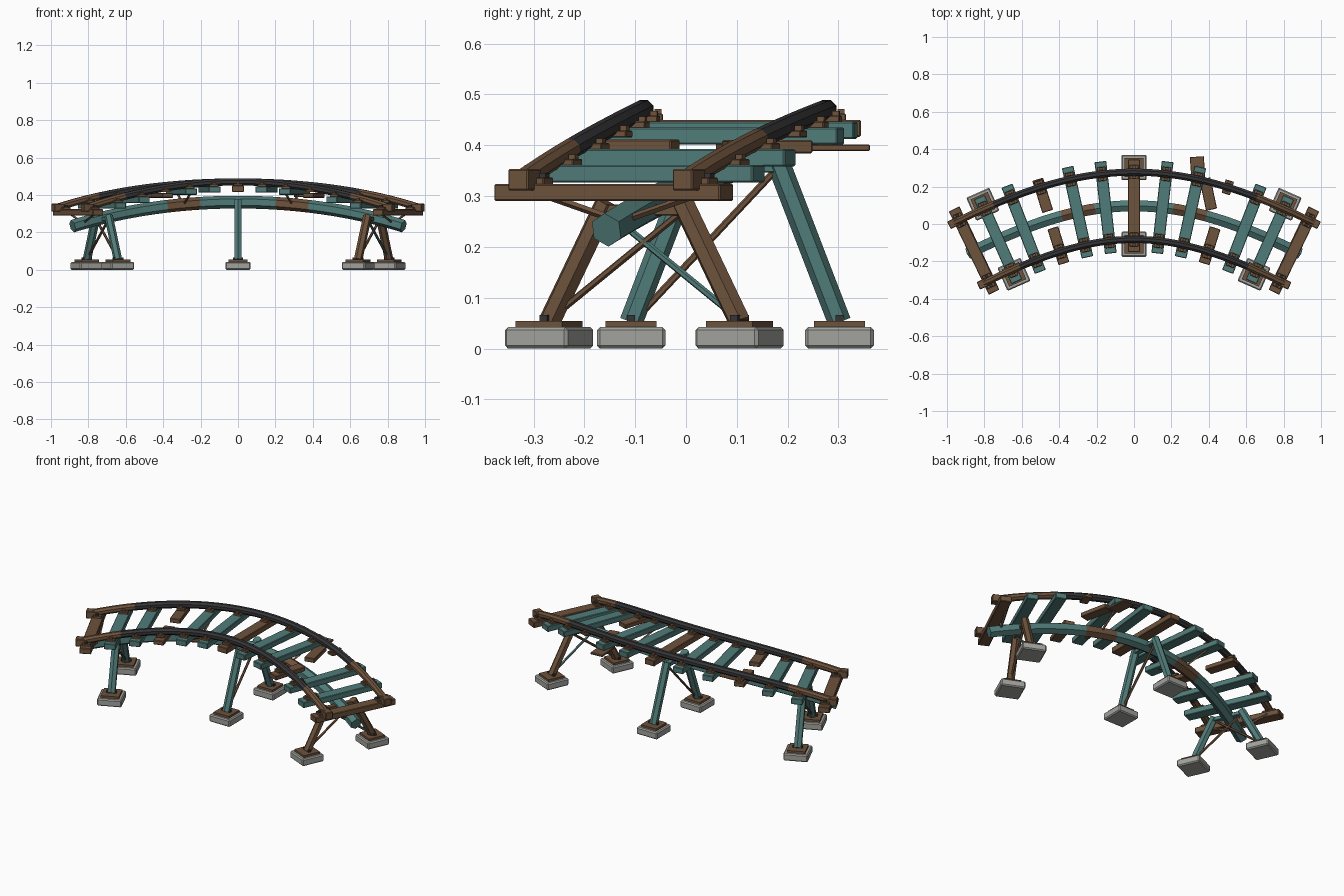
import bpy, bmesh
from math import sin, cos, pi, atan, sqrt, radians
from mathutils import Vector, Matrix

cube = bpy.data.objects.get("Cube")
if cube:
    bpy.data.objects.remove(cube)


def material(name, rgb):
    m = bpy.data.materials.new(name)
    m.use_nodes = True
    m.diffuse_color = (*rgb, 1)
    m.node_tree.nodes["Principled BSDF"].inputs["Base Color"].default_value = (*rgb, 1)
    return m


BROWN = material("brown wood", (0.155, 0.085, 0.045))
TEAL = material("teal paint", (0.08, 0.2, 0.19))
DARK = material("dark steel", (0.036, 0.036, 0.039))
STONE = material("grey stone", (0.36, 0.36, 0.34))

GAUGE = 0.18                    # rail offset from the centre line
WAVE, DEPTH = 1.5, 0.334        # plan curve of the centre line


def heading(x):
    return atan(DEPTH * WAVE * sin(WAVE * x))


def at(x, off, z):
    """Point at station x on the centre line, moved sideways by off."""
    a = heading(x)
    y = 0.097 - DEPTH * (1 - cos(WAVE * x))
    return Vector((x + off * sin(a), y + off * cos(a), z))


def drop(x):
    return 1 - sqrt(1 - (x / 1.76) ** 2)


def rail_z(x):
    return 0.47 - drop(x)


def tube_z(x):
    return 0.362 - 0.95 * drop(x)


def finish(name, bm, mats):
    me = bpy.data.meshes.new(name)
    bmesh.ops.recalc_face_normals(bm, faces=bm.faces)
    bm.to_mesh(me)
    bm.free()
    for m in mats:
        me.materials.append(m)
    ob = bpy.data.objects.new(name, me)
    bpy.context.collection.objects.link(ob)
    return ob


def box_at(name, loc, turn, size, mat, bevel=0.003):
    """Box of size (along track, sideways, height), turned clockwise."""
    bm = bmesh.new()
    bmesh.ops.create_cube(bm, size=1)
    bmesh.ops.scale(bm, vec=size, verts=bm.verts)
    if bevel:
        bmesh.ops.bevel(bm, geom=bm.edges[:], offset=bevel, segments=1, affect='EDGES')
    bm.transform(Matrix.Translation(loc) @ Matrix.Rotation(-turn, 4, 'Z'))
    return finish(name, bm, [mat])


def box(name, x, off, z, size, mat, bevel=0.003):
    return box_at(name, at(x, off, z), heading(x), size, mat, bevel)


def bar(name, a, b, radius, mat, sides=6):
    d = b - a
    bm = bmesh.new()
    bmesh.ops.create_cone(bm, cap_ends=True, segments=sides, radius1=radius,
                          radius2=radius, depth=d.length)
    rot = d.to_track_quat('Z', 'Y').to_matrix().to_4x4()
    bm.transform(Matrix.Translation((a + b) / 2) @ rot)
    return finish(name, bm, [mat])


def sweep(name, off, height, limit, radius, sides, mats, pick, count=60):
    """Faceted pipe along the track; pick(station) chooses the material slot."""
    bm = bmesh.new()
    step = 2 * limit / count
    rings = []
    for i in range(count + 1):
        x = -limit + i * step
        c = at(x, off, height(x))
        tangent = (at(x + 0.002, off, height(x + 0.002)) - at(x - 0.002, off, height(x - 0.002))).normalized()
        side = Vector((sin(heading(x)), cos(heading(x)), 0))
        up = tangent.cross(side).normalized()
        ring = []
        for k in range(sides):
            t = 2 * pi * (k + 0.5) / sides
            ring.append(bm.verts.new(c + radius * (cos(t) * side + sin(t) * up)))
        rings.append(ring)
    for i in range(count):
        for k in range(sides):
            n = (k + 1) % sides
            f = bm.faces.new((rings[i][k], rings[i][n], rings[i + 1][n], rings[i + 1][k]))
            f.material_index = pick(-limit + (i + 0.5) * step)
    bm.faces.new(rings[0])
    bm.faces.new(rings[-1])
    return finish(name, bm, mats)


# Rails with brown ends, and the spine tube with two brown patches
for label, off, right_end in (("inner", -GAUGE, 0.69), ("outer", GAUGE, 0.6)):
    sweep(label + "_rail", off, rail_z, 0.883, 0.0205, 8, [DARK, BROWN],
          lambda x: int(x < -0.69 or x > right_end))
    for s in (-1, 1):
        box(label + "_rail_end_block", 0.884 * s, off, 0.332, (0.06, 0.044, 0.043), BROWN)
sweep("spine_tube", 0, tube_z, 0.885, 0.034, 6, [TEAL, BROWN], lambda x: int(0.2 < abs(x) < 0.37))

# Cross ties, with a broken pair and rail saddles
STATIONS = (0, 0.152, 0.302, 0.448, 0.59, 0.727, 0.855)
for i in range(-6, 7):
    x = STATIONS[abs(i)] * (1 if i > 0 else -1)
    z = rail_z(x) - 0.037
    if abs(i) == 3:
        box("broken_tie_inner", x, -0.147, z - 0.002, (0.06, 0.2, 0.026), BROWN)
        if i < 0:
            box("broken_tie_outer", x, 0.135, z - 0.002, (0.06, 0.18, 0.026), BROWN)
    else:
        mat = BROWN if i in (-6, 0, 6) else TEAL
        box("cross_tie", x, 0, z, (0.063, 0.494, 0.034), mat)
    peg_mat = DARK if abs(i) == 6 else BROWN
    for off in (-GAUGE, GAUGE):
        box("rail_saddle", x, off, z + 0.022, (0.046, 0.075, 0.014), BROWN, 0.002)
        for s in (-1, 1):
            box("saddle_peg", x, off + s * 0.028, z + 0.032, (0.018, 0.014, 0.013), peg_mat, 0)

# Slipped outer half of the right broken tie, and a loose plank beyond the rail
box_at("slipped_tie", Vector((0.397, 0.16, 0.397)), radians(-12), (0.06, 0.17, 0.026), BROWN)
box_at("loose_plank", Vector((0.34, 0.3, 0.395)), radians(-4), (0.075, 0.12, 0.012), BROWN, 0.002)

# V struts between the spine tube and the rails
for x in (-0.83, -0.29, 0.29, 0.83):
    for off in (-GAUGE, GAUGE):
        bar("v_strut", at(x, 0, tube_z(x)), at(x, off, rail_z(x) - 0.045), 0.007, BROWN, 4)

# Three trestles: pads, plates, splayed legs and braces
for x, leg_mat, braces in ((-0.725, TEAL, (BROWN, BROWN)), (0, TEAL, (BROWN,)),
                           (0.725, BROWN, (BROWN, TEAL))):
    top = tube_z(x) + 0.01
    for s in (-1, 1):
        off = 0.205 * s
        box("stone_pad", x, off, 0.021, (0.135, 0.135, 0.042), STONE, 0.006)
        box("foot_plate", x, off, 0.048, (0.1, 0.1, 0.013), BROWN, 0)
        box("foot_cleat", x, off, 0.06, (0.056, 0.016, 0.012), DARK, 0)
        bar("trestle_leg", at(x, off, 0.052), at(x, 0.082 * s, top), 0.023, leg_mat)
    for s, brace_mat in zip((-1, 1), braces):
        bar("cross_brace", at(x, 0.18 * s, 0.075), at(x, -0.085 * s, top - 0.015), 0.007, brace_mat)
    box("leg_cap", x, 0, top - 0.015, (0.03, 0.16, 0.022), leg_mat, 0.002)
